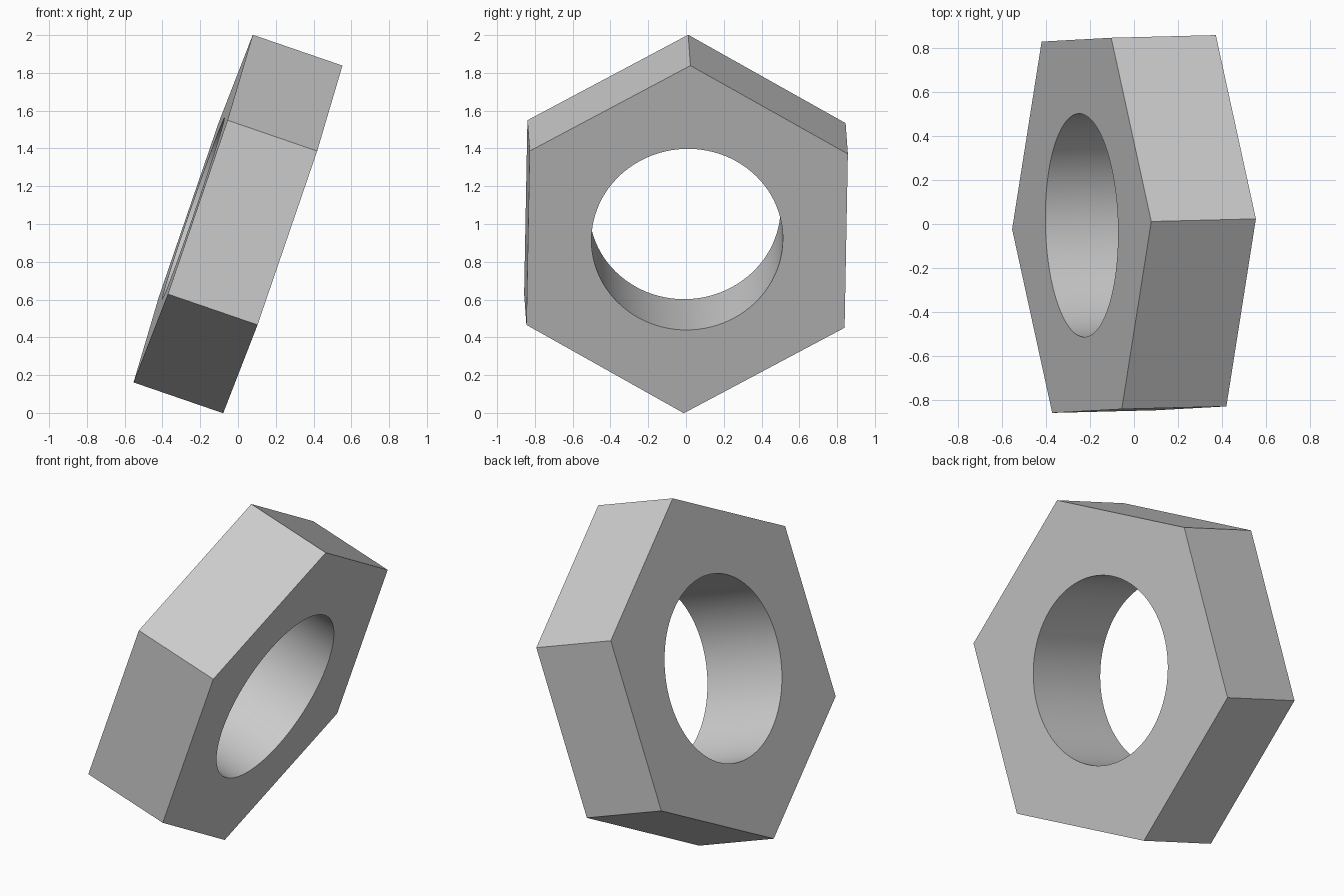
import bpy, bmesh, math
from mathutils import Matrix, Vector

if "Cube" in bpy.data.objects:
    bpy.data.objects.remove(bpy.data.objects["Cube"])

HEX_RADIUS, HOLE_RADIUS, THICKNESS = 0.973, 0.507, 0.502
HOLE_SIDES = 96

# Plain grey metal
metal = bpy.data.materials.new("grey metal")
metal.use_nodes = True
grey = (0.6, 0.6, 0.6, 1)
metal.diffuse_color = grey
metal.node_tree.nodes["Principled BSDF"].inputs["Base Color"].default_value = grey


def ring(bm, sides, radius):
    """Closed loop of edges around the nut axis, first corner on local x."""
    verts = []
    for i in range(sides):
        a = math.tau * i / sides
        verts.append(bm.verts.new((radius * math.cos(a), radius * math.sin(a), -THICKNESS / 2)))
    return [bm.edges.new((verts[i - 1], verts[i])) for i in range(sides)]


# Hexagonal outline with a round bore, extruded to a solid
bm = bmesh.new()
edges = ring(bm, 6, HEX_RADIUS) + ring(bm, HOLE_SIDES, HOLE_RADIUS)
bmesh.ops.triangle_fill(bm, edges=edges, use_beauty=True)
extruded = bmesh.ops.extrude_face_region(bm, geom=bm.faces[:], use_keep_orig=True)
top = [g for g in extruded["geom"] if isinstance(g, bmesh.types.BMVert)]
bmesh.ops.translate(bm, verts=top, vec=(0, 0, THICKNESS))
bmesh.ops.recalc_face_normals(bm, faces=bm.faces[:])
mesh = bpy.data.meshes.new("hex_nut")
bm.to_mesh(mesh)
bm.free()
mesh.materials.append(metal)
nut = bpy.data.objects.new("hex_nut", mesh)
bpy.context.collection.objects.link(nut)

# Tilt: bore axis points to +x and down, one corner points up
axis = Vector((0.946, 0.024, -0.325)).normalized()
side = axis.cross(Vector((0.329, 0.018, 0.944))).normalized()
corner = side.cross(axis)
tilt = Matrix((corner, side, axis)).transposed()
nut.rotation_euler = tilt.to_euler()
nut.location = (0, 0, 1)

# Smooth bore, sharp edges elsewhere
bpy.ops.object.select_all(action="DESELECT")
nut.select_set(True)
bpy.context.view_layer.objects.active = nut
bpy.ops.object.shade_smooth_by_angle(angle=math.radians(30))
